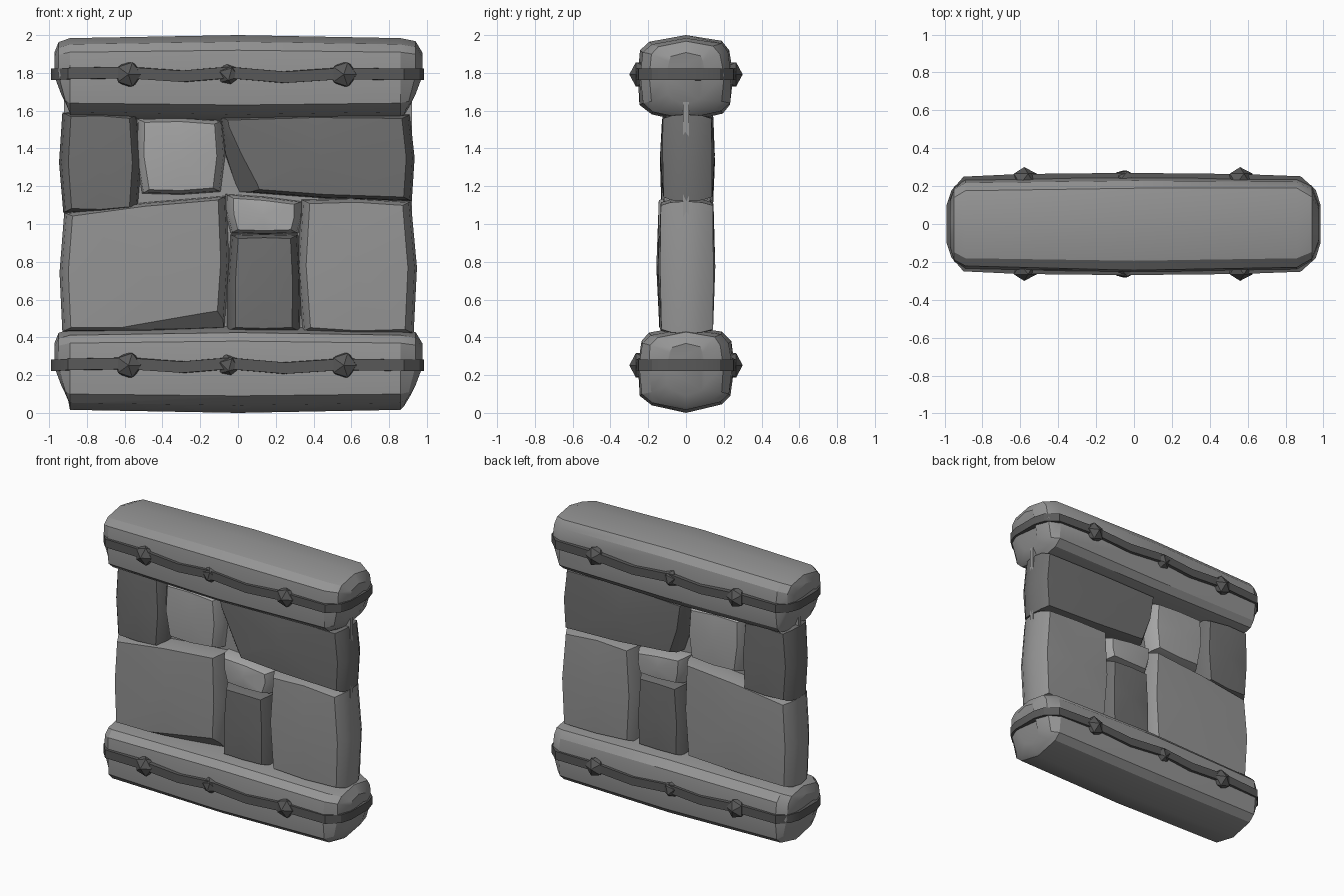
import bpy, bmesh, math, random
from mathutils import Vector

if "Cube" in bpy.data.objects:
    bpy.data.objects.remove(bpy.data.objects["Cube"])

random.seed(4)


def grey(name, v):
    m = bpy.data.materials.new(name)
    m.diffuse_color = (v, v, v, 1)
    m.use_nodes = True
    m.node_tree.nodes["Principled BSDF"].inputs["Base Color"].default_value = m.diffuse_color
    return m


METAL, DARK, MID = grey("metal", .1), grey("dark_stone", .16), grey("mid_stone", .3)
LIGHT = grey("light_stone", .38)


def finish(bm, name, mat, angle=28):
    bmesh.ops.recalc_face_normals(bm, faces=bm.faces)
    me = bpy.data.meshes.new(name)
    bm.to_mesh(me)
    bm.free()
    me.shade_smooth()
    me.set_sharp_from_angle(angle=math.radians(angle))
    me.materials.append(mat)
    ob = bpy.data.objects.new(name, me)
    bpy.context.collection.objects.link(ob)
    return ob


def skin(bm, rings, closed=False):
    """Join rings of points with quads; cap the ends unless closed."""
    vs = [[bm.verts.new(p) for p in r] for r in rings]
    n, m = len(vs[0]), len(vs)
    for i in range(m if closed else m - 1):
        a, b = vs[i], vs[(i + 1) % m]
        for j in range(n):
            bm.faces.new((a[j], a[(j + 1) % n], b[(j + 1) % n], b[j]))
    if not closed:
        bm.faces.new(vs[0])
        bm.faces.new(vs[-1])


# Beam: rough-hewn cross-section (y, z), swept along x with rounded ends
SECTION = [(0, .23), (.19, .2), (.235, .15), (.252, .02), (.235, -.14), (.19, -.185),
           (0, -.23), (-.18, -.19), (-.24, -.14), (-.252, .02), (-.24, .15), (-.19, .195)]
STATIONS = [(-.972, .5, .6), (-.95, .76, .84), (-.89, .95, .93), (0, 1, 1),
            (.86, .97, .93), (.94, .78, .86), (.976, .4, .6)]


def beam(name, zc):
    rings = []
    for x, sy, sz in STATIONS:
        ring = []
        for y, z in SECTION:
            taper = .3 * max(0, -z - .02) if abs(x) > .9 else 0
            j = random.uniform(-.007, .007)
            ring.append((x - math.copysign(taper, x), y * sy + (j if y else 0), zc + z * sz))
        rings.append(ring)
    bm = bmesh.new()
    skin(bm, rings)
    finish(bm, name, MID)


# Wavy metal band around a beam: half path (x, y, z offset), mirrored to the back
PATH = [(-.99, -.1, .0), (-.965, -.175, .0), (-.9, -.25, .005), (-.6, -.264, .01),
        (-.3, -.267, -.01), (-.05, -.27, .01), (.25, -.267, -.015), (.56, -.264, .005),
        (.88, -.252, .0), (.96, -.18, .0), (.985, -.1, .0)]


def band(name, zc):
    path = PATH + [(x, -y, z) for x, y, z in reversed(PATH)]
    rings = []
    for x, y, z in path:
        ix, iy = x * .93, y * .85
        rings.append([(x, y, zc + z - .03), (x, y, zc + z + .03),
                      (ix, iy, zc + z + .032), (ix, iy, zc + z - .032)])
    bm = bmesh.new()
    skin(bm, rings, closed=True)
    finish(bm, name, METAL)


# Faceted studs on both faces of the band
def studs(name, zc):
    bm = bmesh.new()
    for x, r, turn in ((-.58, .075, 0), (-.05, .063, .5), (.56, .075, 0)):
        for s in (-1, 1):
            ret = bmesh.ops.create_icosphere(bm, subdivisions=1, radius=r)
            for v in ret["verts"]:
                a, b, c = v.co
                b, c = (b * math.cos(turn) - c * math.sin(turn),
                        b * math.sin(turn) + c * math.cos(turn))
                v.co = (x + a, s * (.238 + c * .83), zc + b)
    ob = finish(bm, name, METAL)
    ob.data.shade_flat()


for label, zc in (("bottom", .23), ("top", 1.77)):
    beam(label + "_beam", zc)
    band(label + "_band", zc + .022)
    studs(label + "_studs", zc + .022)


# Stone: outline from four corners (x, z), with bulging sides and bevelled faces
def stone(name, mat, corners, front, back, bulge=.02, chips=()):
    c = [Vector(p) for p in corners]
    mid = sum(c, Vector((0, 0))) / 4
    outline = []
    for i in range(4):
        a, b = c[i], c[(i + 1) % 4]
        m = (a + b) / 2
        outline += [a, m + (m - mid).normalized() * (bulge if i % 2 else bulge * .5)]
    w = (max(p.x for p in c) - min(p.x for p in c)) / 2
    h = (max(p.y for p in c) - min(p.y for p in c)) / 2

    def ring(y, dx, dz):
        r = []
        for p in outline:
            d = p - mid
            j = random.uniform(-.006, .006)
            r.append((mid.x + d.x * (1 - dx / w), y + j, mid.y + d.y * (1 - dz / h)))
        return r

    layers = [(-front, .045, .022), (-front * .6, .012, .006), (0, 0, 0),
              (back * .6, .012, .006), (back, .045, .022)]
    bm = bmesh.new()
    skin(bm, [ring(*l) for l in layers])
    # slightly domed front and back
    caps = [f for f in bm.faces if len(f.verts) == 8]
    for v in bmesh.ops.poke(bm, faces=caps)["verts"]:
        v.co.y += math.copysign(.014, v.co.y)
    for co, no in chips:
        cut = bmesh.ops.bisect_plane(bm, geom=bm.verts[:] + bm.edges[:] + bm.faces[:],
                                     plane_co=co, plane_no=no, clear_outer=True)
        edges = [e for e in cut["geom_cut"] if isinstance(e, bmesh.types.BMEdge)]
        bmesh.ops.holes_fill(bm, edges=edges, sides=0)
    finish(bm, name, mat)


# Corners run bottom left, bottom right, top right, top left
stone("stone_upper_left", DARK, [(-.925, 1.06), (-.53, 1.07), (-.53, 1.58), (-.93, 1.59)], .125, .14)
stone("stone_upper_middle", LIGHT, [(-.51, 1.16), (-.09, 1.17), (-.08, 1.55), (-.54, 1.56)], .115, .12)
stone("stone_upper_right", DARK, [(.0, 1.17), (.92, 1.12), (.91, 1.58), (-.1, 1.57)], .125, .14,
      chips=[((.07, -.12, 1.26), (-.62, -.62, -.3))])
stone("stone_lower_left", MID, [(-.93, .43), (-.07, .45), (-.06, 1.15), (-.92, 1.06)], .145, .135,
      chips=[((-.3, -.145, .51), (.12, -.7, -.7))])
stone("stone_centre_small", LIGHT, [(-.04, .95), (.32, .95), (.34, 1.12), (-.07, 1.16)], .12, .125, .012)
stone("stone_centre_tall", DARK, [(-.06, .43), (.33, .43), (.32, .945), (-.04, .945)], .14, .13, .01)
stone("stone_lower_right", MID, [(.34, .43), (.93, .42), (.915, 1.12), (.335, 1.13)], .135, .14, .025)

# Thin core panel behind the joints
bm = bmesh.new()
bmesh.ops.create_cube(bm, size=1)
for v in bm.verts:
    v.co = (v.co.x * 1.84, v.co.y * .03, 1.03 + v.co.z * 1.26)
finish(bm, "core_panel", MID)
